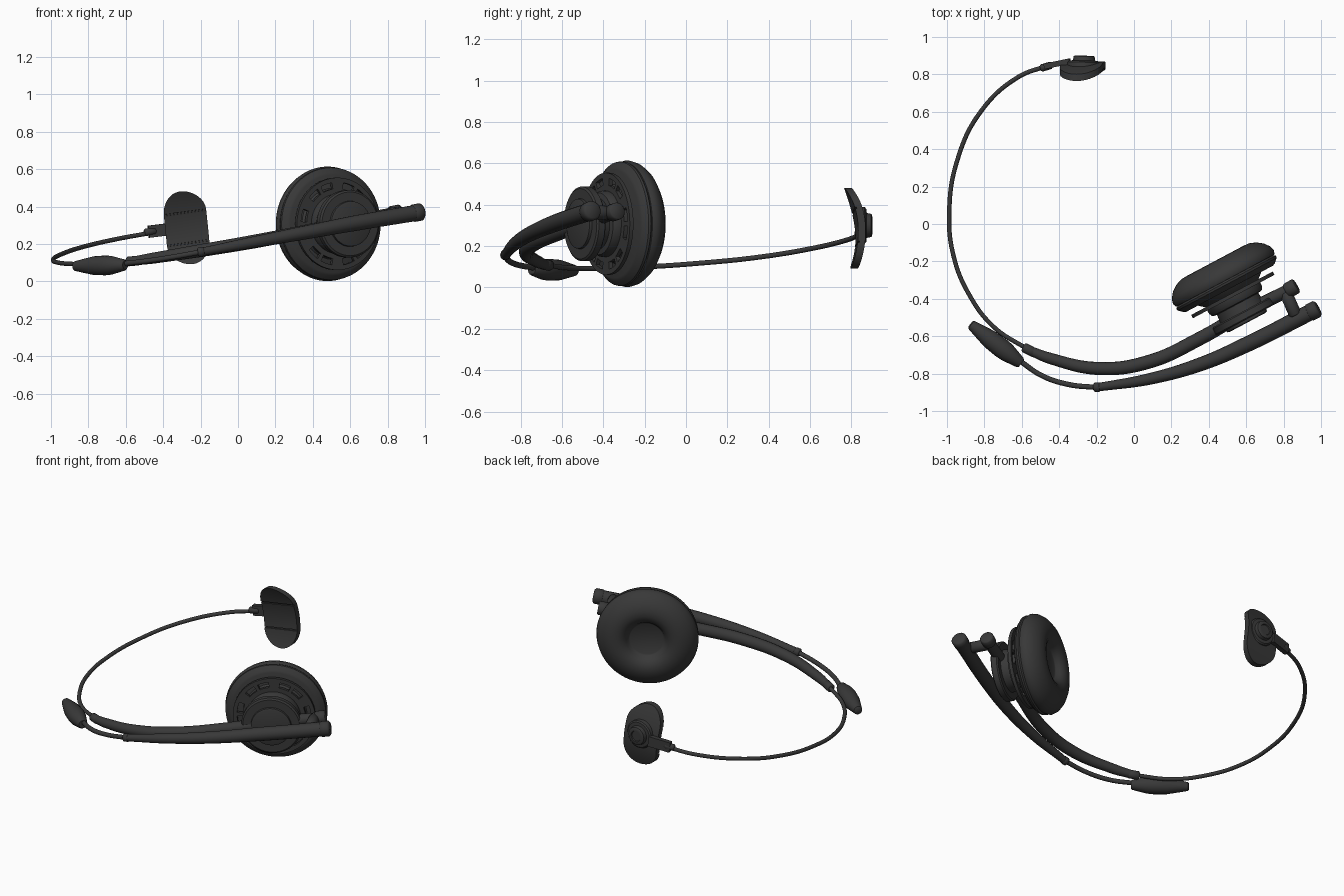
import bpy, bmesh, math
from mathutils import Vector, Matrix

if "Cube" in bpy.data.objects:
    bpy.data.objects.remove(bpy.data.objects["Cube"])

mat = bpy.data.materials.new("charcoal plastic")
mat.diffuse_color = (0.04, 0.04, 0.04, 1)
mat.use_nodes = True
mat.node_tree.nodes["Principled BSDF"].inputs["Base Color"].default_value = mat.diffuse_color


def finish(ob, angle=35):
    ob.data.materials.clear()
    ob.data.materials.append(mat)
    bpy.ops.object.select_all(action='DESELECT')
    ob.select_set(True)
    bpy.context.view_layer.objects.active = ob
    bpy.ops.object.shade_smooth_by_angle(angle=math.radians(angle))
    return ob


def from_bmesh(name, bm, angle=35):
    bmesh.ops.recalc_face_normals(bm, faces=bm.faces)
    me = bpy.data.meshes.new(name)
    bm.to_mesh(me)
    bm.free()
    ob = bpy.data.objects.new(name, me)
    bpy.context.collection.objects.link(ob)
    return finish(ob, angle)


def frame(origin, axis):
    """Matrix whose local z runs along axis."""
    m = Vector(axis).to_track_quat('Z', 'Y').to_matrix().to_4x4()
    return Matrix.Translation(origin) @ m


def lathe(name, origin, axis, profile, n=64, angle=35):
    """Closed solid of revolution; profile = (distance along axis, radius)."""
    bm, m, rings = bmesh.new(), frame(origin, axis), []
    for t, r in profile:
        rings.append([bm.verts.new(m @ Vector((r * math.cos(a), r * math.sin(a), t)))
                      for a in (2 * math.pi * i / n for i in range(n))])
    for a, b in zip(rings, rings[1:]):
        for i in range(n):
            bm.faces.new((a[i], a[(i + 1) % n], b[(i + 1) % n], b[i]))
    bm.faces.new(rings[0])
    bm.faces.new(rings[-1])
    return from_bmesh(name, bm, angle)


def rod(name, a, b, r, bevel=0.006):
    a, b = Vector(a), Vector(b)
    L = (b - a).length
    return lathe(name, a, b - a, [(0, r - bevel), (bevel, r), (L - bevel, r), (L, r - bevel)], 24, 50)


def tube(name, pts):
    """Smooth tapered tube through (x, y, z, radius) points."""
    cu = bpy.data.curves.new(name, 'CURVE')
    cu.dimensions = '3D'
    cu.bevel_depth, cu.bevel_resolution = 1.0, 5
    cu.use_fill_caps, cu.resolution_u = True, 10
    sp = cu.splines.new('BEZIER')
    sp.bezier_points.add(len(pts) - 1)
    for p, (x, y, z, r) in zip(sp.bezier_points, pts):
        p.co, p.radius = (x, y, z), r
        p.handle_left_type = p.handle_right_type = 'AUTO'
    ob = bpy.data.objects.new(name, cu)
    bpy.context.collection.objects.link(ob)
    bpy.ops.object.select_all(action='DESELECT')
    ob.select_set(True)
    bpy.context.view_layer.objects.active = ob
    bpy.ops.object.convert(target='MESH')
    return finish(bpy.context.view_layer.objects.active, 50)


# Ear speaker, turned about z so that the cushion faces the head
yaw = math.radians(28)
N = Vector((-math.sin(yaw), math.cos(yaw), 0))
C = Vector((0.484, -0.295, 0.308))

lathe("ear_cushion", C, N, [
    (-0.01, 0.28), (-0.008, 0.298), (0.012, 0.306), (0.04, 0.298), (0.07, 0.275), (0.095, 0.24),
    (0.108, 0.205), (0.11, 0.17), (0.1, 0.14), (0.08, 0.118), (0.06, 0.108), (0.055, 0.1)], 72, 50)
lathe("cushion_rim", C, N, [
    (-0.058, 0.262), (-0.052, 0.276), (-0.03, 0.3), (-0.018, 0.302), (-0.012, 0.294), (0, 0.28)], 72)
lathe("speaker_core", C, N, [(-0.11, 0.13), (-0.06, 0.19), (-0.04, 0.2)])


def sector(name, t0, t1, r0, r1, spans):
    """Thin ring pieces between two radii, one for each angular span."""
    bm, m = bmesh.new(), frame(C, N)
    for a0, a1 in spans:
        k = max(2, int((a1 - a0) / 5))
        rows = []
        for i in range(k + 1):
            a = math.radians(a0 + (a1 - a0) * i / k)
            rows.append([bm.verts.new(m @ Vector((r * math.cos(a), r * math.sin(a), t)))
                         for r, t in ((r0, t0), (r1, t0), (r1, t1), (r0, t1))])
        for p, q in zip(rows, rows[1:]):
            for j in range(4):
                bm.faces.new((p[j], p[(j + 1) % 4], q[(j + 1) % 4], q[j]))
        bm.faces.new(rows[0])
        bm.faces.new(rows[-1])
    return from_bmesh(name, bm)


# Vented back plate: two rings joined by alternating wide and narrow bridges
bridges = [(30 * i - (9 if i % 2 else 3), 30 * i + (9 if i % 2 else 3)) for i in range(12)]
sector("vent_outer_ring", -0.105, -0.085, 0.222, 0.247, [(0, 360)])
sector("vent_inner_ring", -0.105, -0.085, 0.09, 0.188, [(0, 360)])
sector("vent_bridges", -0.105, -0.085, 0.187, 0.223, bridges)

# Stepped pivot hub behind the plate
lathe("speaker_hub", C, N, [
    (-0.262, 0.11), (-0.258, 0.12), (-0.245, 0.122), (-0.245, 0.17), (-0.238, 0.18), (-0.205, 0.18),
    (-0.198, 0.172), (-0.198, 0.13), (-0.15, 0.125), (-0.145, 0.15), (-0.125, 0.16), (-0.1, 0.16)])

# Wire headband and its thick arm through the hub
tube("headband_wire", [(x, y, z, 0.012) for x, y, z in (
    (-0.45, 0.85, 0.262), (-0.62, 0.785, 0.232), (-0.82, 0.6, 0.187), (-0.945, 0.34, 0.145),
    (-0.988, 0.06, 0.117), (-0.965, -0.17, 0.101), (-0.88, -0.38, 0.093), (-0.75, -0.55, 0.094),
    (-0.56, -0.675, 0.108))])
rod("arm_collar", (-0.592, -0.658, 0.106), (-0.53, -0.69, 0.112), 0.026)
tube("headband_arm", [
    (-0.55, -0.68, 0.11, 0.025), (-0.45, -0.718, 0.125, 0.03), (-0.18, -0.773, 0.168, 0.035),
    (0.085, -0.735, 0.213, 0.037), (0.353, -0.612, 0.265, 0.037), (0.6, -0.47, 0.318, 0.036),
    (0.83, -0.352, 0.362, 0.034)])
rod("arm_end_cap", (0.815, -0.36, 0.36), (0.868, -0.33, 0.37), 0.042)
rod("boom_pin", (0.81, -0.365, 0.36), (0.865, -0.49, 0.366), 0.034)

# Microphone boom
tube("boom_sleeve", [
    (-0.2, -0.874, 0.157, 0.022), (0.085, -0.828, 0.21, 0.031), (0.353, -0.751, 0.26, 0.037),
    (0.62, -0.636, 0.31, 0.042), (0.95, -0.468, 0.366, 0.044)])
rod("boom_end_cap", (0.93, -0.478, 0.363), (0.985, -0.45, 0.373), 0.047, 0.01)
rod("boom_collar", (-0.215, -0.874, 0.155), (-0.18, -0.872, 0.161), 0.025)
tube("boom_wire", [
    (-0.2, -0.874, 0.157, 0.014), (-0.35, -0.858, 0.13, 0.014), (-0.49, -0.812, 0.109, 0.014),
    (-0.62, -0.725, 0.094, 0.014)])

# Microphone capsule
tip, root = Vector((-0.875, -0.535, 0.082)), Vector((-0.6, -0.748, 0.088))
lathe("microphone", tip, root - tip, [
    (0, 0.018), (0.006, 0.026), (0.04, 0.033), (0.13, 0.05), (0.21, 0.053), (0.25, 0.05),
    (0.335, 0.031), (0.345, 0.024)], 20, 40)

# Temple pad: curved capsule slab with two grooves across its face
bm, rows = bmesh.new(), []
half, wide = 0.195, 0.113
ss = sorted([math.cos(math.pi * i / 40) for i in range(41)]
            + [g + d for g in (-0.42, 0.42) for d in (-0.022, -0.018, 0.018, 0.022)])
for s in ss:
    over = max(0, abs(s) * half - (half - wide))
    w = max(0.004, math.sqrt(max(0, wide ** 2 - over ** 2)))
    y = 0.825 - 0.045 * s * s - 0.015 * s
    g = 0.008 if min(abs(s - 0.42), abs(s + 0.42)) < 0.02 else 0
    cx = -0.275 - 0.02 * s
    row = []
    for dx, yy in ((-w, y + g), (w, y + g), (w, y + 0.036), (-w, y + 0.036)):
        row.append(bm.verts.new((cx + dx, yy + 0.06 * dx, 0.287 + s * half + 0.17 * dx * (1 - s * s))))
    rows.append(row)
for p, q in zip(rows, rows[1:]):
    for j in range(4):
        bm.faces.new((p[j], p[(j + 1) % 4], q[(j + 1) % 4], q[j]))
bm.faces.new(rows[0])
bm.faces.new(rows[-1])
from_bmesh("temple_pad", bm)

# Pad pivot and wire socket
lathe("temple_pad_hub", (-0.268, 0.84, 0.3), (0.03, 1, 0), [
    (0, 0.09), (0.025, 0.088), (0.032, 0.08), (0.034, 0.06), (0.056, 0.056), (0.06, 0.05),
    (0.06, 0.035), (0.054, 0.032)], 40)
rod("wire_socket", (-0.5, 0.832, 0.262), (-0.44, 0.85, 0.27), 0.02)
bpy.ops.mesh.primitive_cube_add(size=1, location=(-0.41, 0.857, 0.274), rotation=(0, -0.12, 0.2))
block = bpy.context.object
block.name = "wire_socket_block"
block.scale = (0.14, 0.03, 0.065)
finish(block)
